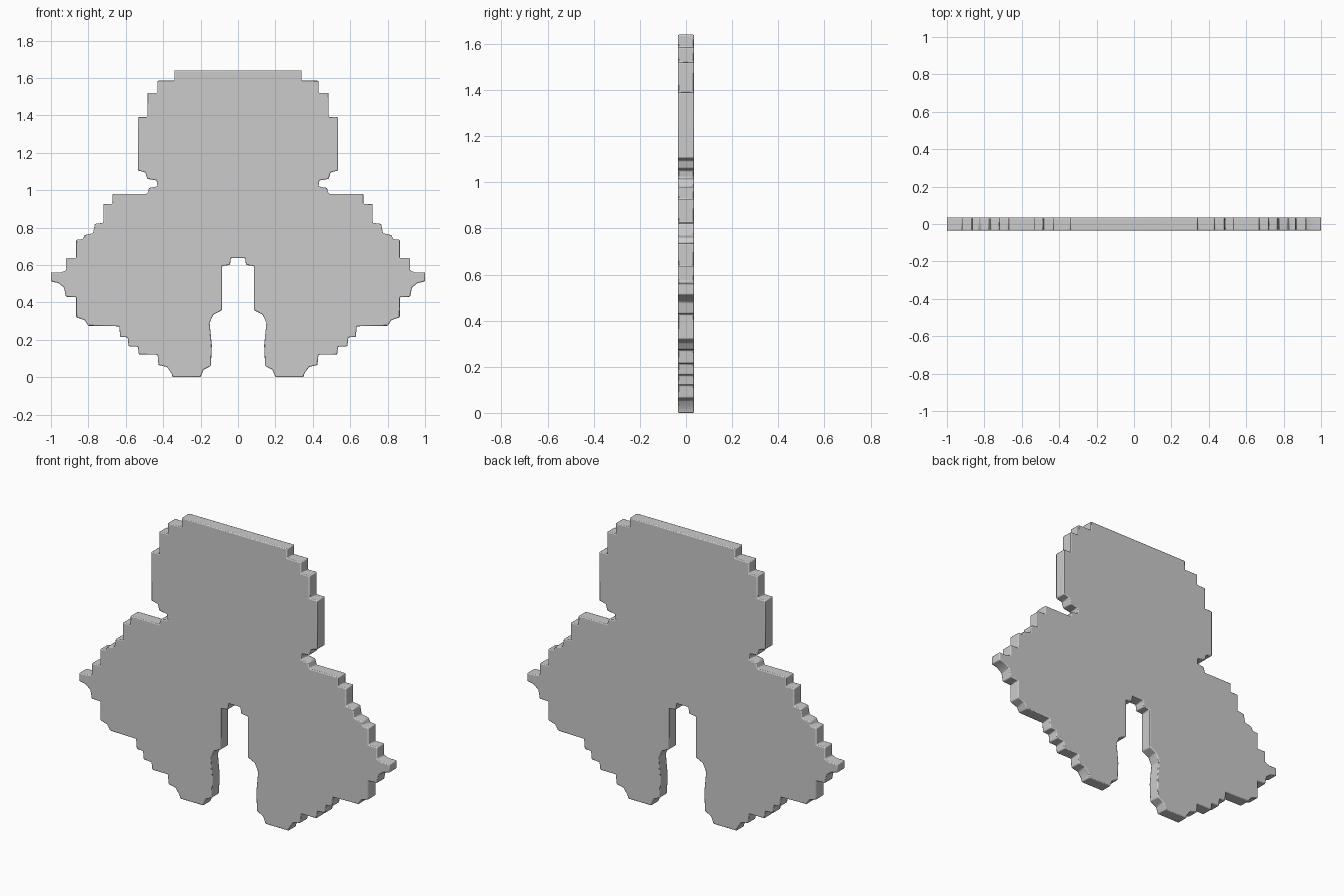
import bpy, bmesh

HALF_DEPTH = 0.035

# Right half of the stepped silhouette (x, z), from top centre to the notch
half = [
    # upper block
    (0.34, 1.64), (0.34, 1.585), (0.43, 1.585), (0.43, 1.52), (0.485, 1.52),
    (0.485, 1.39), (0.535, 1.39), (0.535, 1.105), (0.495, 1.095), (0.485, 1.06),
    # neck notch
    (0.435, 1.052), (0.43, 1.02), (0.475, 1.012), (0.485, 0.98),
    # shoulder steps
    (0.67, 0.98), (0.67, 0.927), (0.72, 0.927), (0.72, 0.825), (0.765, 0.82),
    (0.775, 0.77), (0.82, 0.76), (0.83, 0.738), (0.865, 0.735), (0.865, 0.637),
    (0.92, 0.637), (0.92, 0.57), (0.95, 0.56), (1.0, 0.56),
    # side tip and underside steps
    (1.0, 0.512), (0.96, 0.503), (0.93, 0.48), (0.92, 0.43), (0.865, 0.428),
    (0.865, 0.32), (0.82, 0.305), (0.80, 0.275), (0.635, 0.272), (0.63, 0.215),
    (0.59, 0.213), (0.585, 0.165), (0.535, 0.163), (0.53, 0.12), (0.43, 0.12),
    (0.425, 0.065), (0.38, 0.055), (0.355, 0.02), (0.35, 0.0),
    # foot and central notch
    (0.2, 0.0), (0.185, 0.04), (0.145, 0.06), (0.14, 0.17), (0.152, 0.29),
    (0.132, 0.335), (0.085, 0.358), (0.085, 0.595), (0.043, 0.6), (0.038, 0.637),
]
outline = half + [(-x, z) for x, z in reversed(half)]

# Flat plate extruded through its depth
bm = bmesh.new()
face = bm.faces.new([bm.verts.new((x, -HALF_DEPTH, z)) for x, z in outline])
new = bmesh.ops.extrude_face_region(bm, geom=[face])["geom"]
for v in new:
    if isinstance(v, bmesh.types.BMVert):
        v.co.y = HALF_DEPTH
bmesh.ops.recalc_face_normals(bm, faces=bm.faces)
mesh = bpy.data.meshes.new("stepped_plate")
bm.to_mesh(mesh)
bm.free()
plate = bpy.data.objects.new("stepped_plate", mesh)
bpy.context.collection.objects.link(plate)

# Slightly softened edges
bevel = plate.modifiers.new("soft_edges", "BEVEL")
bevel.width = 0.005
bevel.segments = 2
bevel.limit_method = "ANGLE"
bevel.angle_limit = 0.6

bpy.context.view_layer.objects.active = plate
plate.select_set(True)
bpy.ops.object.shade_smooth_by_angle(angle=0.5)
